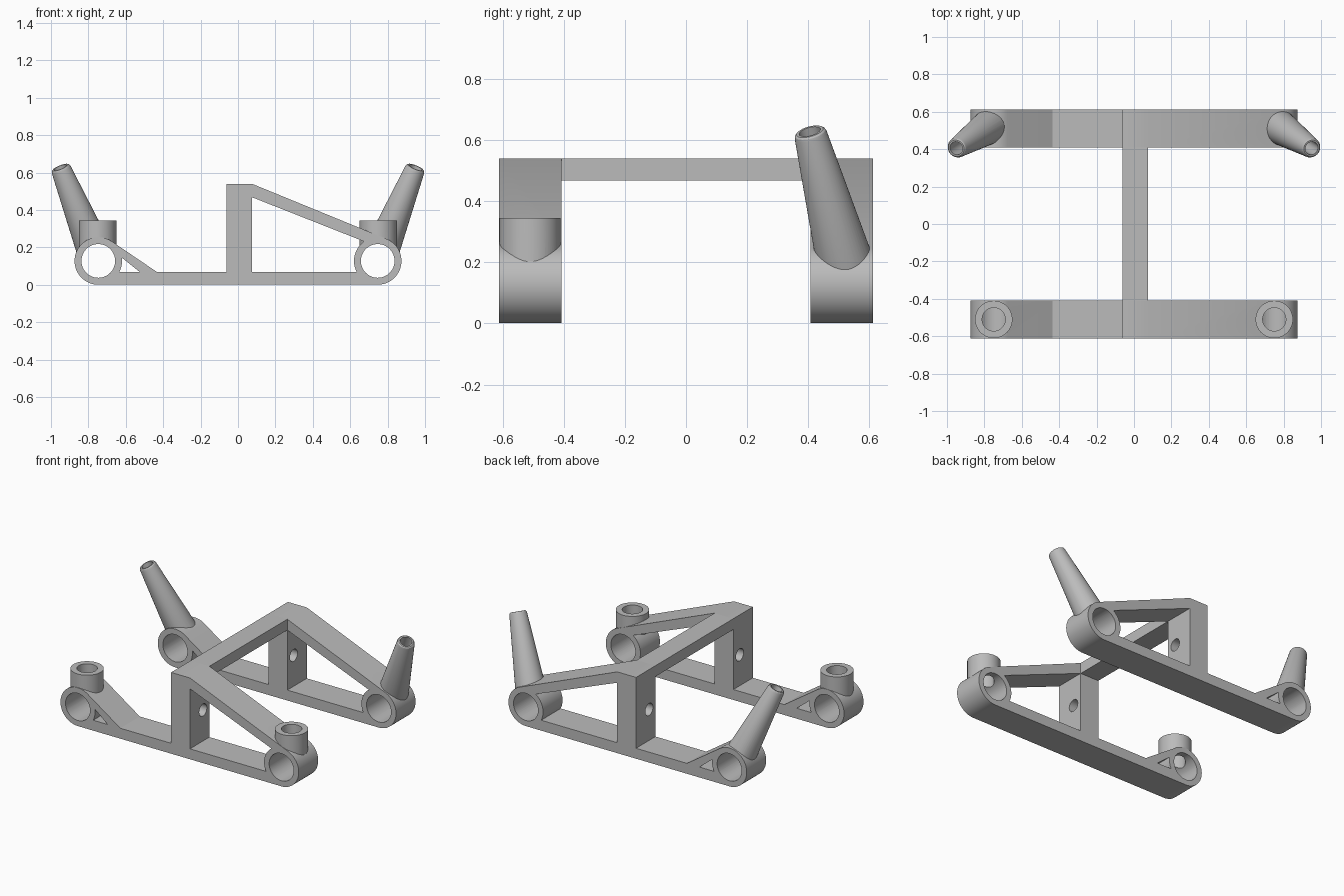
import bpy, bmesh
from math import cos, sin, radians, pi
from mathutils import Matrix, Vector

cube = bpy.data.objects.get("Cube")
if cube:
    bpy.data.objects.remove(cube, do_unlink=True)

mat = bpy.data.materials.new("mid grey")
mat.use_nodes = True
GREY = (0.5, 0.5, 0.5, 1)
mat.diffuse_color = GREY
mat.node_tree.nodes["Principled BSDF"].inputs["Base Color"].default_value = GREY

RX, RZ, R, BORE = 0.747, 0.128, 0.127, 0.09   # wheel eye centre, radius, bore
YC, HALF = 0.51, 0.102                        # side frame centre and half width
BAR, TOP = 0.07, 0.54                         # bar height, post height
P0, P1, UNDER = -0.062, 0.076, 0.468          # post sides, beam underside


def add_object(name, bm):
    bmesh.ops.remove_doubles(bm, verts=bm.verts, dist=1e-5)
    bmesh.ops.recalc_face_normals(bm, faces=bm.faces)
    mesh = bpy.data.meshes.new(name)
    bm.to_mesh(mesh)
    bm.free()
    mesh.materials.append(mat)
    ob = bpy.data.objects.new(name, mesh)
    bpy.context.collection.objects.link(ob)
    return ob


def cylinder(name, r, length, centre, axis, segs=64):
    bm = bmesh.new()
    turn = Vector((0, 0, 1)).rotation_difference(Vector(axis)).to_matrix().to_4x4()
    bmesh.ops.create_cone(bm, cap_ends=True, segments=segs, radius1=r, radius2=r,
                          depth=length, matrix=Matrix.Translation(centre) @ turn)
    return add_object(name, bm)


def lathe(name, profile, base, axis, segs=48):
    bm = bmesh.new()
    vs = [bm.verts.new((r, 0, z)) for r, z in profile]
    es = [bm.edges.new(p) for p in zip(vs, vs[1:])]
    bmesh.ops.spin(bm, geom=vs + es, cent=(0, 0, 0), axis=(0, 0, 1),
                   angle=2 * pi, steps=segs, use_merge=True)
    turn = Vector((0, 0, 1)).rotation_difference(Vector(axis)).to_matrix().to_4x4()
    bm.transform(Matrix.Translation(base) @ turn)
    return add_object(name, bm)


def combine(target, other, op):
    mod = target.modifiers.new(op.lower(), 'BOOLEAN')
    mod.operation, mod.object, mod.solver = op, other, 'EXACT'
    bpy.context.view_layer.objects.active = target
    bpy.ops.object.modifier_apply(modifier=mod.name)
    bpy.data.objects.remove(other, do_unlink=True)


def arc(cx, a0, a1, n=24):
    angles = [radians(a0 + (a1 - a0) * i / n) for i in range(n + 1)]
    return [(cx + R * cos(a), RZ + R * sin(a)) for a in angles]


def extrude_profile(name, loops, y):
    curve = bpy.data.curves.new(name, 'CURVE')
    curve.dimensions, curve.fill_mode, curve.extrude = '2D', 'BOTH', HALF
    for loop in loops:
        sp = curve.splines.new('POLY')
        sp.points.add(len(loop) - 1)
        for p, (x, z) in zip(sp.points, loop):
            p.co = (x, z, 0, 1)
        sp.use_cyclic_u = True
    tmp = bpy.data.objects.new(name + "_outline", curve)
    bpy.context.collection.objects.link(tmp)
    deps = bpy.context.evaluated_depsgraph_get()
    mesh = bpy.data.meshes.new_from_object(tmp.evaluated_get(deps))
    bm = bmesh.new()
    bm.from_mesh(mesh)
    bm.transform(Matrix.Translation((0, y, 0)) @ Matrix.Rotation(pi / 2, 4, 'X'))
    bpy.data.objects.remove(tmp, do_unlink=True)
    bpy.data.meshes.remove(mesh)
    return add_object(name, bm)


# Side profile: bar, post and braces around two eyes, with two windows
outline = (arc(-RX, 270, 55.5, 40)
           + [(-0.435, BAR), (P0, BAR), (P0, TOP), (P1, TOP)]
           + arc(RX, 68, -90, 40))
gusset_window = arc(-RX, 8, -27.2, 8) + [(-0.527, BAR)]
brace_window = [(P1, BAR), (P1, UNDER)] + arc(RX, 125, 207.2)

for side, label in ((-1, "front"), (1, "back")):
    y = side * YC
    frame = extrude_profile(label + "_side_frame",
                            [outline, gusset_window, brace_window], y)
    for s in (-1, 1):
        if side < 0:
            # Upright socket
            boss = cylinder("socket", 0.1, 0.17, (s * 0.75, y, 0.26), (0, 0, 1))
        else:
            # Splayed tapered tube with a rounded rim and blind hole
            base = Vector((s * 0.775, 0.52, 0.2))
            tip = Vector((s * 0.95, 0.405, 0.628))
            length = (tip - base).length
            profile = [(0, 0), (0.093, 0), (0.054, length - 0.014),
                       (0.051, length - 0.005), (0.045, length), (0.036, length),
                       (0.036, length - 0.2), (0, length - 0.2)]
            boss = lathe("tapered_tube", profile, base, tip - base)
        combine(frame, boss, 'UNION')
    for s in (-1, 1):
        combine(frame, cylinder("bore", BORE, 0.5, (s * RX, y, RZ), (0, 1, 0)),
                'DIFFERENCE')
        if side < 0:
            combine(frame, cylinder("socket_hole", 0.062, 0.3,
                                    (s * 0.75, y, RZ + 0.15), (0, 0, 1)), 'DIFFERENCE')
    # Hole through the post
    combine(frame, cylinder("post_hole", 0.04, 0.3, (0, side * 0.475, 0.275), (1, 0, 0), 32),
            'DIFFERENCE')

# Beam joining the two posts
bm = bmesh.new()
bmesh.ops.create_cube(bm, size=1, matrix=Matrix.Translation(
    ((P0 + P1) / 2, 0, (TOP + UNDER) / 2)) @ Matrix.Diagonal(
    (P1 - P0, 2 * (YC - HALF), TOP - UNDER, 1)))
add_object("cross_beam", bm)

for name in ("front_side_frame", "back_side_frame"):
    ob = bpy.data.objects[name]
    bpy.ops.object.select_all(action='DESELECT')
    ob.select_set(True)
    bpy.context.view_layer.objects.active = ob
    bpy.ops.object.shade_smooth_by_angle(angle=radians(30))
